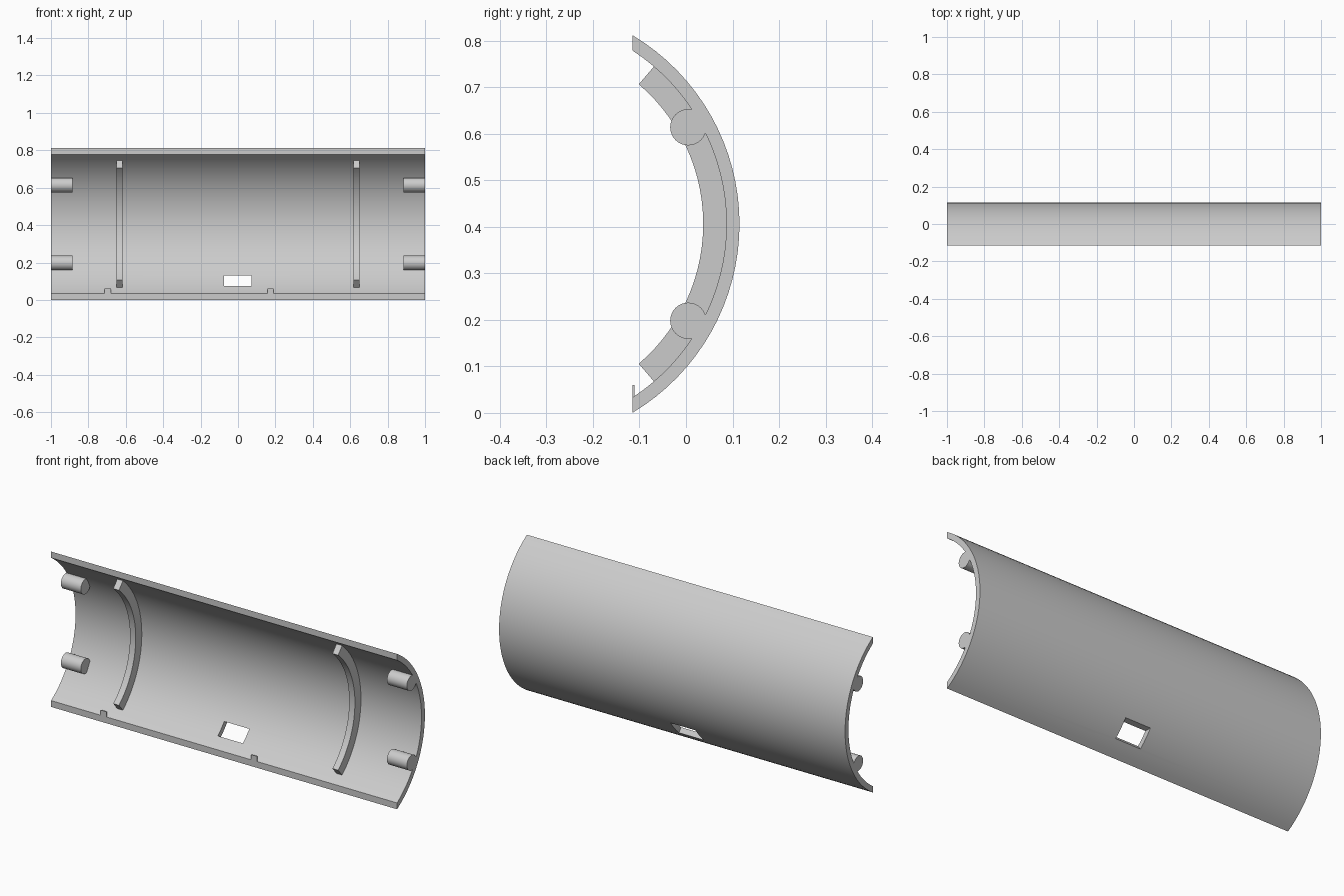
import bpy
import bmesh
from math import sin, cos, acos, radians, pi

if "Cube" in bpy.data.objects:
    bpy.data.objects.remove(bpy.data.objects["Cube"], do_unlink=True)

# Arc centre, radii and the flat front plane, in the y-z plane
CY, CZ = -0.358, 0.406
R_OUT, R_IN, R_RIB = 0.473, 0.445, 0.395
FRONT = -0.115

grey = bpy.data.materials.new("light_grey")
grey.use_nodes = True
colour = (0.6, 0.6, 0.6, 1)
grey.diffuse_color = colour
grey.node_tree.nodes["Principled BSDF"].inputs["Base Color"].default_value = colour


def arc(radius, half_angle, steps):
    """Points (y, z) from the bottom to the top of an arc."""
    angles = [half_angle * (2 * i / steps - 1) for i in range(steps + 1)]
    return [(CY + radius * cos(a), CZ + radius * sin(a)) for a in angles]


def prism(name, profile, x0, x1):
    """Extrude a y-z profile along x."""
    bm = bmesh.new()
    face = bm.faces.new([bm.verts.new((x0, y, z)) for y, z in profile])
    result = bmesh.ops.extrude_face_region(bm, geom=[face])
    moved = [v for v in result["geom"] if isinstance(v, bmesh.types.BMVert)]
    bmesh.ops.translate(bm, verts=moved, vec=(x1 - x0, 0, 0))
    bmesh.ops.recalc_face_normals(bm, faces=bm.faces)
    mesh = bpy.data.meshes.new(name)
    bm.to_mesh(mesh)
    bm.free()
    mesh.materials.append(grey)
    obj = bpy.data.objects.new(name, mesh)
    bpy.context.collection.objects.link(obj)
    return obj


def smooth(obj):
    bpy.ops.object.select_all(action="DESELECT")
    obj.select_set(True)
    bpy.context.view_layer.objects.active = obj
    bpy.ops.object.shade_smooth_by_angle(angle=radians(30))


# Curved shell, its long edges cut flush with the front plane
outer = arc(R_OUT, acos((FRONT - CY) / R_OUT), 32)
inner = arc(R_IN, acos((FRONT - CY) / R_IN), 32)
shell = prism("shell", outer + inner[::-1], -1, 1)

# Window through the lower wall: level top, sloping sill
window = [(-0.08, 0.131), (0.08, 0.131), (0.0, -0.002), (-0.08, 0.1)]
cutter = prism("window_cutter", window, -0.074, 0.071)
cutter.hide_render = True
cutter.hide_viewport = True
cut = shell.modifiers.new("window", "BOOLEAN")
cut.operation = "DIFFERENCE"
cut.solver = "EXACT"
cut.object = cutter
bpy.context.view_layer.objects.active = shell
bpy.ops.object.modifier_apply(modifier=cut.name)
bpy.data.objects.remove(cutter, do_unlink=True)
smooth(shell)

# Ribs and end pegs, mirrored left and right
rib_profile = arc(R_IN + 0.004, radians(49.5), 28) + arc(R_RIB, radians(49.5), 28)[::-1]
for side, sign in (("left", 1), ("right", -1)):
    smooth(prism(side + "_rib", rib_profile, sign * 0.617, sign * 0.65))
    for level, up in (("upper", 1), ("lower", -1)):
        ring = [2 * pi * i / 32 for i in range(32)]
        circle = [(0.005 + 0.039 * cos(a), CZ + up * 0.208 + 0.039 * sin(a)) for a in ring]
        smooth(prism(f"{side}_{level}_peg", circle, sign * 0.885, sign))

# Thin locating tabs on the lower front edge
tab = [(FRONT, 0.025), (FRONT + 0.004, 0.025), (FRONT + 0.004, 0.06), (FRONT, 0.06)]
for side, x in (("left", 0.174), ("right", -0.696)):
    prism(side + "_tab", tab, x - 0.017, x + 0.017)
